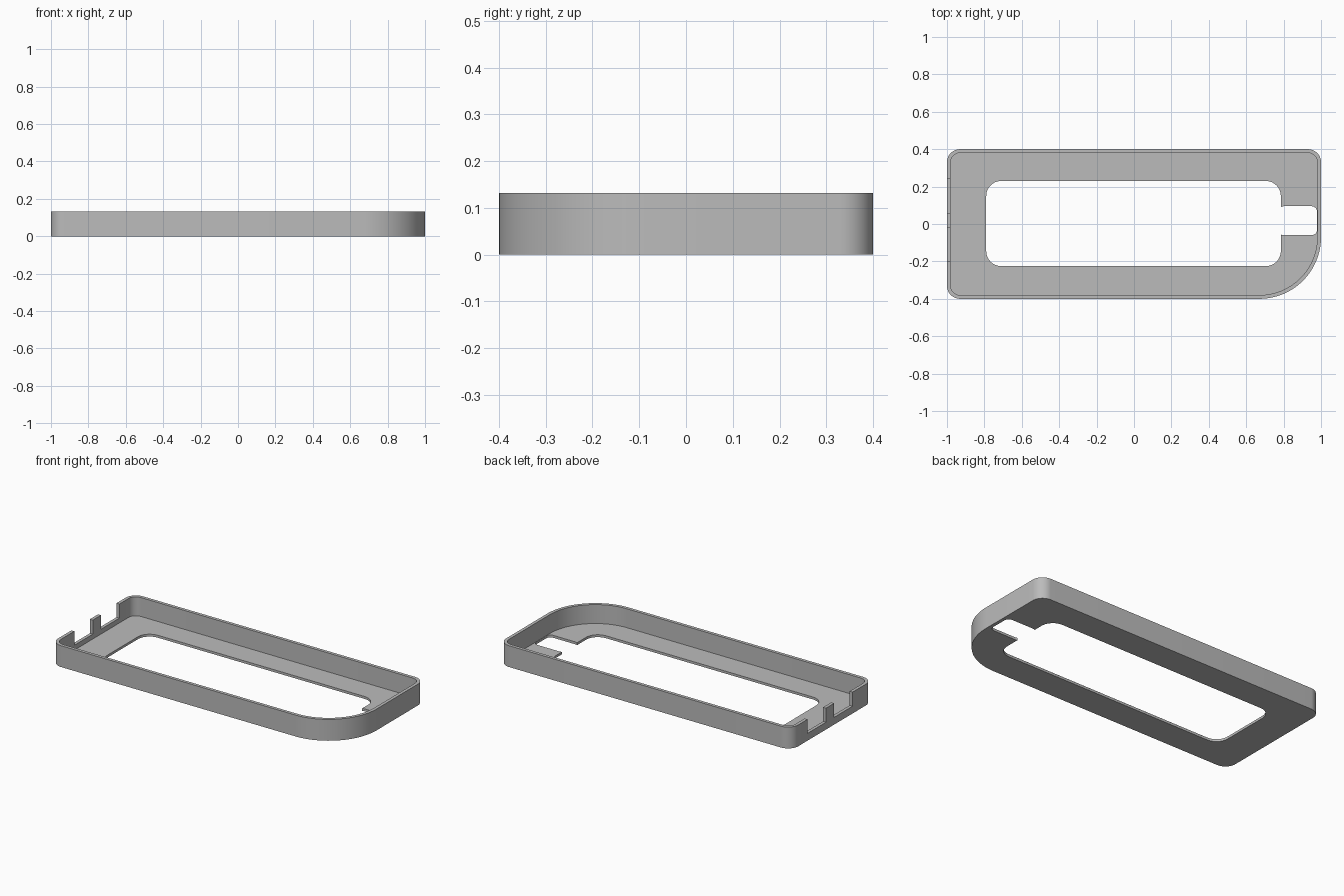
import bpy, bmesh, math
from mathutils import Vector

cube = bpy.data.objects.get("Cube")
if cube:
    bpy.data.objects.remove(cube, do_unlink=True)

grey = bpy.data.materials.new("plain grey")
grey.use_nodes = True
colour = (0.5, 0.5, 0.5, 1)
grey.diffuse_color = colour
grey.node_tree.nodes["Principled BSDF"].inputs["Base Color"].default_value = colour

HEIGHT, FLOOR, WALL = 0.132, 0.015, 0.02
CORNER, BIG_CORNER = 0.07, 0.33


def rounded_outline(x0, x1, y0, y1, radii):
    """Rounded rectangle; radii run back left, front left, front right, back right."""
    points = []
    corners = [(x0, y1, 1, -1), (x0, y0, 1, 1), (x1, y0, -1, 1), (x1, y1, -1, -1)]
    for i, ((x, y, sx, sy), r) in enumerate(zip(corners, radii)):
        if r == 0:
            points.append((x, y))
            continue
        steps = 32 if r > 0.2 else 12
        start = math.pi / 2 * (i + 1)
        for k in range(steps + 1):
            a = start + math.pi / 2 * k / steps
            points.append((x + sx * r + r * math.cos(a), y + sy * r + r * math.sin(a)))
    return points


def prism(name, outline, z0, z1):
    bm = bmesh.new()
    face = bm.faces.new([bm.verts.new((x, y, z0)) for x, y in outline])
    ext = bmesh.ops.extrude_face_region(bm, geom=[face])
    top = [v for v in ext["geom"] if isinstance(v, bmesh.types.BMVert)]
    bmesh.ops.translate(bm, verts=top, vec=Vector((0, 0, z1 - z0)))
    bmesh.ops.recalc_face_normals(bm, faces=bm.faces)
    mesh = bpy.data.meshes.new(name)
    bm.to_mesh(mesh)
    bm.free()
    mesh.materials.append(grey)
    obj = bpy.data.objects.new(name, mesh)
    bpy.context.collection.objects.link(obj)
    return obj


# Outer body with one large rounded corner
tray = prism("tray", rounded_outline(-1, 1, -0.4, 0.4,
             [CORNER, CORNER, BIG_CORNER, CORNER]), 0, HEIGHT)

# Inner cavity, floor window, side slot and the two end notches
inner = CORNER - WALL
cutters = [
    prism("cavity_cutter", rounded_outline(-1 + WALL, 1 - WALL, -0.4 + WALL, 0.4 - WALL,
          [inner, inner, BIG_CORNER - WALL, inner]), FLOOR, 0.3),
    prism("window_cutter", rounded_outline(-0.79, 0.785, -0.225, 0.23, [0.08] * 4), -0.1, 0.2),
    prism("slot_cutter", rounded_outline(0.77, 0.979, -0.06, 0.095, [0.03] * 4), -0.1, 0.2),
]
for y0, y1 in ((-0.2, -0.02), (0.06, 0.24)):
    cutters.append(prism("notch_cutter", rounded_outline(-1.1, -0.95, y0, y1, [0] * 4), 0.045, 0.25))

for cutter in cutters:
    mod = tray.modifiers.new(cutter.name, "BOOLEAN")
    mod.operation = "DIFFERENCE"
    mod.solver = "EXACT"
    mod.object = cutter

# Apply the cuts, then drop the cutters
bpy.ops.object.select_all(action="DESELECT")
bpy.context.view_layer.objects.active = tray
tray.select_set(True)
for mod in list(tray.modifiers):
    bpy.ops.object.modifier_apply(modifier=mod.name)
for cutter in cutters:
    bpy.data.objects.remove(cutter, do_unlink=True)
bpy.ops.object.shade_smooth_by_angle(angle=math.radians(30))
